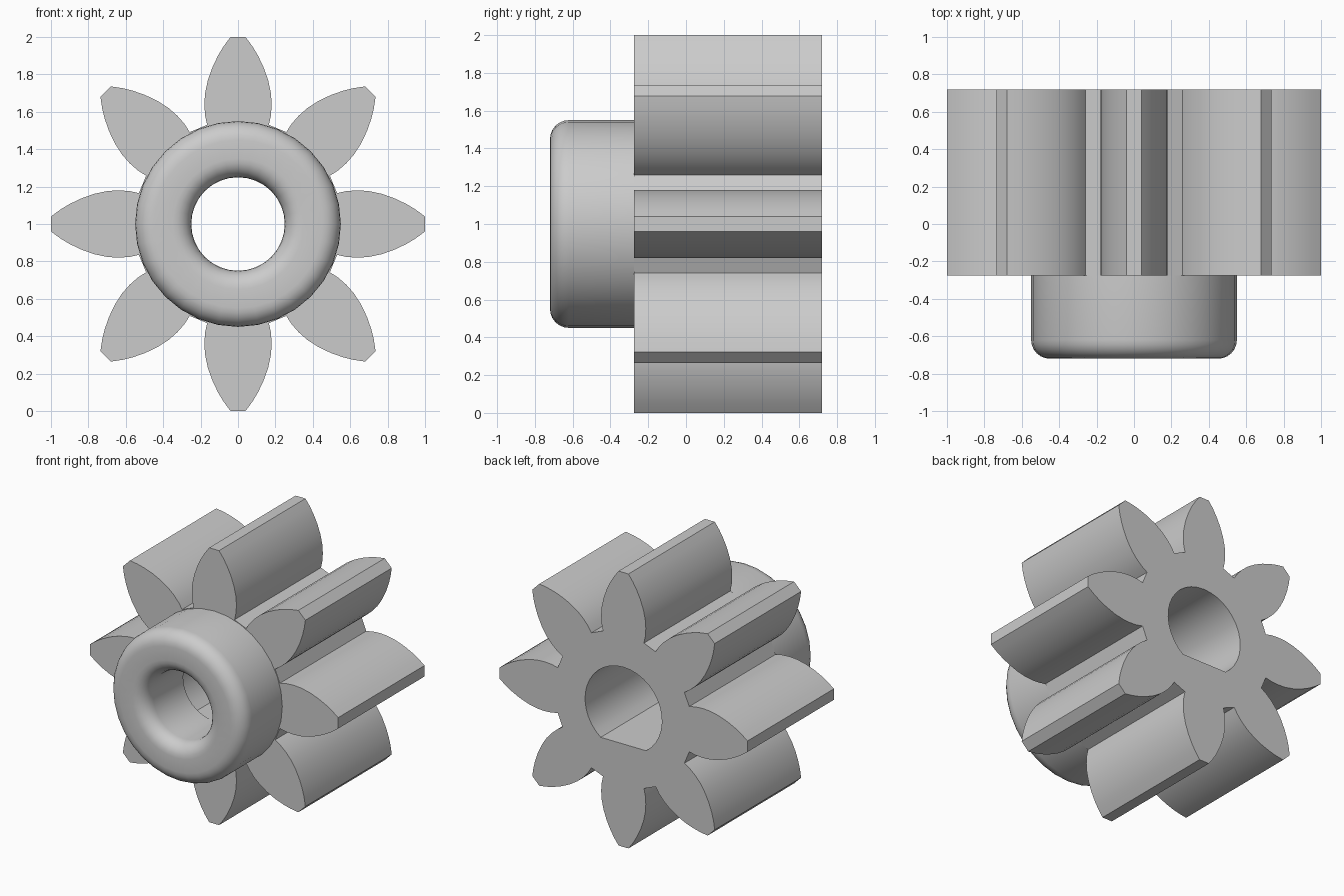
import bpy
import bmesh
from math import sin, cos, pi, asin
from mathutils import Matrix, Vector

cube = bpy.data.objects.get("Cube")
if cube:
    bpy.data.objects.remove(cube)

TEETH = 8
FRONT, STEP, BACK = -0.72, -0.275, 0.72   # depths along y
CENTRE = Vector((0, 0, 1))

grey = bpy.data.materials.new("plain grey")
grey.use_nodes = True
colour = (0.6, 0.6, 0.6, 1)
grey.diffuse_color = colour
grey.node_tree.nodes["Principled BSDF"].inputs["Base Color"].default_value = colour


def finish(bm, name):
    """Turn the bmesh into a smooth-shaded object with crisp edges."""
    bmesh.ops.recalc_face_normals(bm, faces=bm.faces)
    bmesh.ops.translate(bm, verts=bm.verts, vec=CENTRE)
    mesh = bpy.data.meshes.new(name)
    bm.to_mesh(mesh)
    bm.free()
    mesh.materials.append(grey)
    obj = bpy.data.objects.new(name, mesh)
    bpy.context.collection.objects.link(obj)
    bpy.ops.object.select_all(action='DESELECT')
    obj.select_set(True)
    bpy.context.view_layer.objects.active = obj
    bpy.ops.object.shade_smooth_by_angle(angle=pi / 7)
    return obj


def loop(bm, points):
    """Closed edge loop on the step plane."""
    verts = [bm.verts.new((x, STEP, z)) for x, z in points]
    return [bm.edges.new((v, verts[i - 1])) for i, v in enumerate(verts)]


# Toothed wheel: leaf-shaped teeth around a D-shaped shaft hole
flank = [(0.53, 0.165), (0.58, 0.176), (0.64, 0.18), (0.70, 0.176), (0.77, 0.161),
         (0.84, 0.136), (0.90, 0.107), (0.95, 0.077), (1.0, 0.04)]
tooth = [(-w, r) for r, w in flank] + [(w, r) for r, w in reversed(flank)]
outline = []
for k in range(TEETH):
    a = 2 * pi * k / TEETH
    outline += [(x * cos(a) + z * sin(a), z * cos(a) - x * sin(a)) for x, z in tooth]

BORE, FLAT = 0.31, 0.25
start = -asin(FLAT / BORE)
sweep = pi - 2 * start
bore = [(BORE * cos(start + sweep * i / 28), BORE * sin(start + sweep * i / 28))
        for i in range(29)]

bm = bmesh.new()
edges = loop(bm, outline) + loop(bm, bore)
bmesh.ops.triangle_fill(bm, edges=edges, use_beauty=True, normal=(0, -1, 0))
result = bmesh.ops.extrude_face_region(bm, geom=bm.faces[:], use_keep_orig=True)
moved = [g for g in result["geom"] if isinstance(g, bmesh.types.BMVert)]
bmesh.ops.translate(bm, verts=moved, vec=(0, BACK - STEP, 0))
finish(bm, "toothed_wheel")

# Collar: a turned ring with rounded inner and outer front rims
INNER, OUTER, FILLET, ARC = 0.25, 0.55, 0.1, 6
profile = [(INNER, STEP)]
for i in range(ARC + 1):
    t = pi / 2 * i / ARC
    profile.append((INNER + FILLET - FILLET * cos(t), FRONT + FILLET - FILLET * sin(t)))
for i in range(ARC + 1):
    t = pi / 2 * i / ARC
    profile.append((OUTER - FILLET + FILLET * sin(t), FRONT + FILLET - FILLET * cos(t)))
profile.append((OUTER, STEP))

bm = bmesh.new()
ring = [bm.verts.new((r, y, 0)) for r, y in profile]
edges = [bm.edges.new((v, ring[i - 1])) for i, v in enumerate(ring)]
bmesh.ops.spin(bm, geom=ring + edges, cent=(0, 0, 0), axis=(0, 1, 0),
               angle=2 * pi, steps=32, use_merge=True)
bmesh.ops.remove_doubles(bm, verts=bm.verts, dist=0.0005)
finish(bm, "collar")
